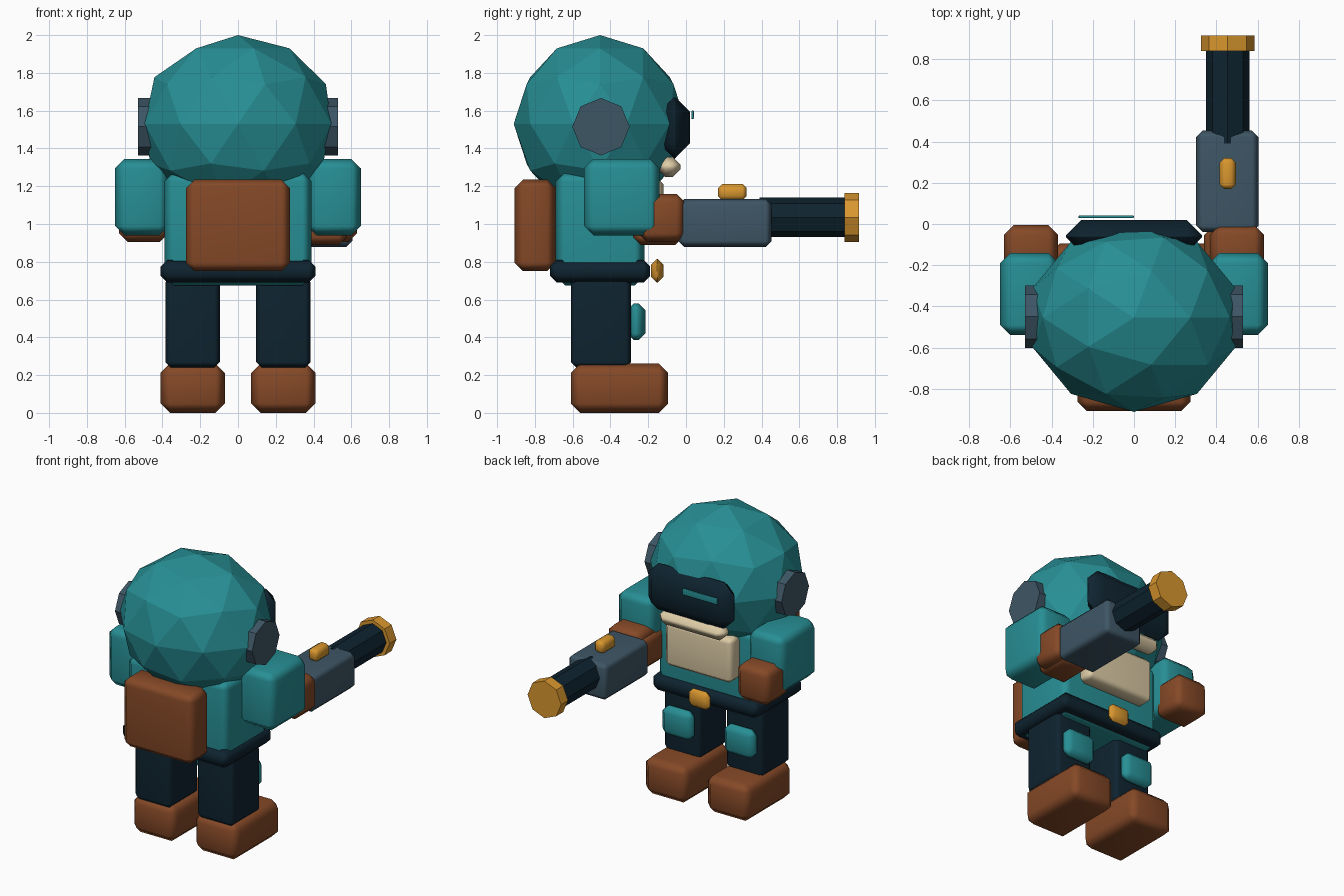
import bpy, bmesh, math
from mathutils import Matrix

if "Cube" in bpy.data.objects:
    bpy.data.objects.remove(bpy.data.objects["Cube"])


def mat(name, r, g, b):
    m = bpy.data.materials.new(name)
    m.diffuse_color = (r, g, b, 1)
    m.use_nodes = True
    m.node_tree.nodes["Principled BSDF"].inputs["Base Color"].default_value = m.diffuse_color
    return m


TEAL = mat("teal", 0.020, 0.275, 0.300)
BROWN = mat("brown leather", 0.235, 0.066, 0.020)
NAVY = mat("dark navy", 0.0045, 0.0170, 0.0290)
GREY = mat("slate grey", 0.048, 0.092, 0.130)
GOLD = mat("gold", 0.70, 0.31, 0.028)
CREAM = mat("cream", 0.72, 0.60, 0.38)


def finish(name, bm, material):
    me = bpy.data.meshes.new(name)
    bm.to_mesh(me)
    bm.free()
    me.materials.append(material)
    ob = bpy.data.objects.new(name, me)
    bpy.context.collection.objects.link(ob)
    return ob


def box(name, material, x, y, z, bevel=0.045):
    """Chamfered box from (min, max) ranges, with soft-shaded edges."""
    bm = bmesh.new()
    size = [r[1] - r[0] for r in (x, y, z)]
    mid = [(r[1] + r[0]) / 2 for r in (x, y, z)]
    bmesh.ops.create_cube(bm, size=1, matrix=Matrix.Translation(mid) @ Matrix.Diagonal((*size, 1)))
    bevel = min(bevel, min(size) * 0.49)
    bmesh.ops.bevel(bm, geom=bm.edges[:], offset=bevel, segments=1, profile=0.5, affect='EDGES')
    for f in bm.faces:
        f.smooth = True
    ob = finish(name, bm, material)
    ob.modifiers.new("soft edges", 'WEIGHTED_NORMAL')
    return ob


def pair(name, material, x, y, z, bevel=0.045):
    for side, s in (("right", 1), ("left", -1)):
        box(f"{side}_{name}", material, sorted((x[0] * s, x[1] * s)), y, z, bevel)


def octagon(name, material, axis, centre, r, length):
    """Eight-sided flat-shaded cylinder along x or y."""
    bm = bmesh.new()
    rot = Matrix.Rotation(math.pi / 2, 4, 'Y' if axis == 'x' else 'X')
    bmesh.ops.create_cone(bm, cap_ends=True, segments=8, radius1=r, radius2=r, depth=length,
                          matrix=Matrix.Translation(centre) @ rot)
    return finish(name, bm, material)


# Head: faceted ball with ear discs
bm = bmesh.new()
bmesh.ops.create_icosphere(bm, subdivisions=2, radius=1,
                           matrix=Matrix.Translation((0, -0.455, 1.53)) @ Matrix.Diagonal((0.52, 0.457, 0.47, 1)))
finish("head", bm, TEAL)
for side, s in (("right", 1), ("left", -1)):
    octagon(f"{side}_ear_disc", GREY, 'x', (0.49 * s, -0.45, 1.515), 0.152, 0.08)

# Face: visor, glint and chin guard
box("visor", NAVY, (-0.33, 0.33), (-0.14, 0.02), (1.35, 1.67), 0.075)
box("visor_glint", TEAL, (-0.27, 0.0), (0.028, 0.042), (1.555, 1.60), 0.004)
box("chin_guard", CREAM, (-0.25, 0.25), (-0.15, -0.03), (1.25, 1.355), 0.04)

# Body
box("torso", TEAL, (-0.39, 0.39), (-0.69, -0.22), (0.675, 1.275), 0.05)
box("chest_plate", CREAM, (-0.26, 0.26), (-0.25, -0.12), (0.93, 1.24), 0.03)
box("belt", NAVY, (-0.41, 0.41), (-0.72, -0.19), (0.69, 0.81), 0.035)
box("belt_buckle", GOLD, (-0.08, 0.08), (-0.185, -0.12), (0.69, 0.815), 0.03)
box("backpack", BROWN, (-0.275, 0.275), (-0.908, -0.69), (0.75, 1.235))

# Arms and legs
pair("arm", TEAL, (0.365, 0.65), (-0.54, -0.14), (0.94, 1.345), 0.05)
pair("hand", BROWN, (0.37, 0.63), (-0.25, -0.005), (0.905, 1.16))
pair("leg", NAVY, (0.095, 0.385), (-0.61, -0.29), (0.24, 0.72), 0.03)
pair("boot", BROWN, (0.07, 0.41), (-0.61, -0.095), (0.0, 0.262), 0.05)
pair("knee_pad", TEAL, (0.125, 0.355), (-0.31, -0.215), (0.385, 0.58), 0.035)

# Hand cannon
box("cannon_grip", BROWN, (0.34, 0.575), (-0.28, -0.015), (0.89, 1.12), 0.04)
box("cannon_body", GREY, (0.302, 0.605), (-0.04, 0.453), (0.878, 1.133), 0.032)
octagon("cannon_barrel", NAVY, 'y', (0.455, 0.62, 1.035), 0.105, 0.46)
octagon("cannon_muzzle", GOLD, 'y', (0.455, 0.877, 1.035), 0.13, 0.076)
box("cannon_sight", GOLD, (0.415, 0.495), (0.17, 0.32), (1.125, 1.213), 0.022)
